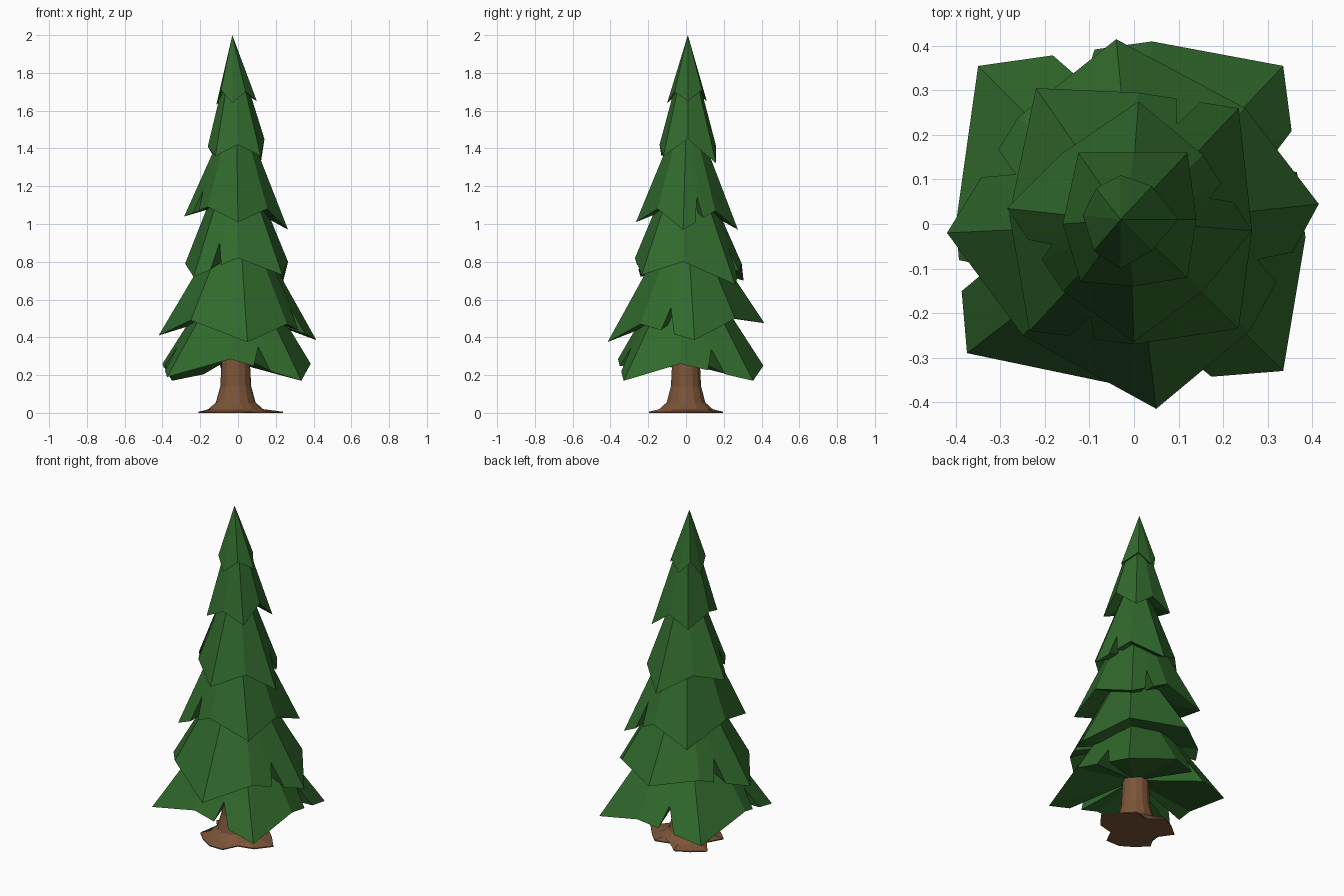
import bpy, bmesh, math
from mathutils import Vector


def material(name, color):
    m = bpy.data.materials.new(name)
    m.diffuse_color = color
    return m


GREEN = material("needles", (0.03, 0.14, 0.025, 1))
BROWN = material("bark", (0.2, 0.09, 0.04, 1))


def finish(name, bm, mat):
    bmesh.ops.remove_doubles(bm, verts=bm.verts, dist=0.0005)
    bmesh.ops.recalc_face_normals(bm, faces=bm.faces)
    mesh = bpy.data.meshes.new(name)
    bm.to_mesh(mesh)
    bm.free()
    mesh.materials.append(mat)
    bpy.context.collection.objects.link(bpy.data.objects.new(name, mesh))


def ring_faces(bm, lower, upper):
    n = len(lower)
    for i in range(n):
        j = (i + 1) % n
        bm.faces.new((lower[i], lower[j], upper[j], upper[i]))


def tier(name, rim, apex, top_r, notches, under_z):
    """Faceted skirt; rim runs counter-clockwise from +x, notches are V cuts (segment, t)."""
    apex = Vector(apex)

    def top_of(p):
        d = Vector((p.x - apex.x, p.y - apex.y, 0)).normalized()
        return apex + d * top_r

    rim = [Vector(p) for p in rim]
    cuts = dict(notches)
    outline = []
    for i, a in enumerate(rim):
        b = rim[(i + 1) % len(rim)]
        outline.append(a)
        if i in cuts:
            t = cuts[i]
            mid = a.lerp(b, t)
            outline += [a.lerp(b, t - 0.12), mid.lerp(top_of(mid), 0.25), a.lerp(b, t + 0.12)]
    bm = bmesh.new()
    low = [bm.verts.new(p) for p in outline]
    top = [bm.verts.new(top_of(p)) for p in outline]
    ring_faces(bm, low, top)
    # underside folding in to the trunk
    c = bm.verts.new((apex.x, apex.y, under_z))
    for i in range(len(low)):
        bm.faces.new((low[(i + 1) % len(low)], low[i], c))
    finish(name, bm, GREEN)


# Foliage tiers, alternating square and diamond, from bottom to top
tier("tier_1",
     [(0.385, -0.03, 0.26), (0.335, 0.355, 0.17), (0.04, 0.41, 0.25), (-0.35, 0.355, 0.17),
      (-0.40, 0, 0.26), (-0.375, -0.29, 0.19), (-0.04, -0.36, 0.285), (0.335, -0.33, 0.17)],
     (0, 0, 0.70), 0.12, [(0, 0.5), (2, 0.45), (4, 0.4), (6, 0.45)], 0.31)
tier("tier_2",
     [(0.415, 0.045, 0.385), (0.25, 0.26, 0.50), (-0.04, 0.415, 0.475), (-0.26, 0.24, 0.50),
      (-0.42, -0.02, 0.41), (-0.25, -0.25, 0.49), (0.05, -0.415, 0.375), (0.26, -0.24, 0.47)],
     (0, 0, 0.95), 0.10, [(7, 0.5), (3, 0.4)], 0.54)
tier("tier_3",
     [(0.265, -0.015, 0.80), (0.235, 0.26, 0.68), (0.01, 0.295, 0.79), (-0.22, 0.305, 0.70),
      (-0.28, 0.02, 0.79), (-0.235, -0.24, 0.72), (0, -0.27, 0.82), (0.235, -0.235, 0.73)],
     (-0.01, 0, 1.30), 0.07, [(5, 0.5), (1, 0.5)], 0.85)
tier("tier_4",
     [(0.265, -0.015, 0.97), (0.155, 0.155, 1.07), (0.01, 0.275, 0.97), (-0.16, 0.16, 1.08),
      (-0.285, 0.035, 1.04), (-0.16, -0.15, 1.09), (0, -0.265, 1.01), (0.155, -0.15, 1.08)],
     (-0.01, 0.005, 1.52), 0.06, [(0, 0.5), (4, 0.5)], 1.12)
tier("tier_5",
     [(0.14, 0.01, 1.45), (0.12, 0.16, 1.32), (0, 0.16, 1.41), (-0.125, 0.16, 1.35),
      (-0.16, 0, 1.41), (-0.12, -0.13, 1.36), (0, -0.14, 1.42), (0.12, -0.12, 1.36)],
     (-0.02, 0.01, 1.85), 0.035, [], 1.46)
tier("tier_6",
     [(0.10, 0.01, 1.65), (0.04, 0.085, 1.71), (-0.03, 0.11, 1.65), (-0.085, 0.08, 1.72),
      (-0.115, 0.02, 1.63), (-0.09, -0.06, 1.71), (-0.03, -0.10, 1.64), (0.04, -0.06, 1.70)],
     (-0.03, 0.01, 2.0), 0.0001, [], 1.73)

# Trunk with a flared root base split by small gaps
bm = bmesh.new()
base = [0.25, 0.20, 0.19, 0.13, 0.20, 0.20, 0.22, 0.13, 0.20, 0.19, 0.20, 0.20, 0.14, 0.20]
profile = [(0.006, None), (0.02, 0.145), (0.055, 0.105), (0.14, 0.082), (0.27, 0.075), (0.60, 0.065)]
n = len(base)
rings = [[bm.verts.new((-0.01, 0, 0))] * 0]
rings = []
for z, r in [(0, None)] + profile:
    ring = []
    for i in range(n):
        a = 2 * math.pi * i / n
        rad = r if r else base[i]
        ring.append(bm.verts.new((rad * math.cos(a) - 0.012, rad * math.sin(a), z)))
    if rings:
        ring_faces(bm, rings[-1], ring)
    rings.append(ring)
bm.faces.new(list(reversed(rings[0])))
bm.faces.new(rings[-1])
finish("trunk", bm, BROWN)
